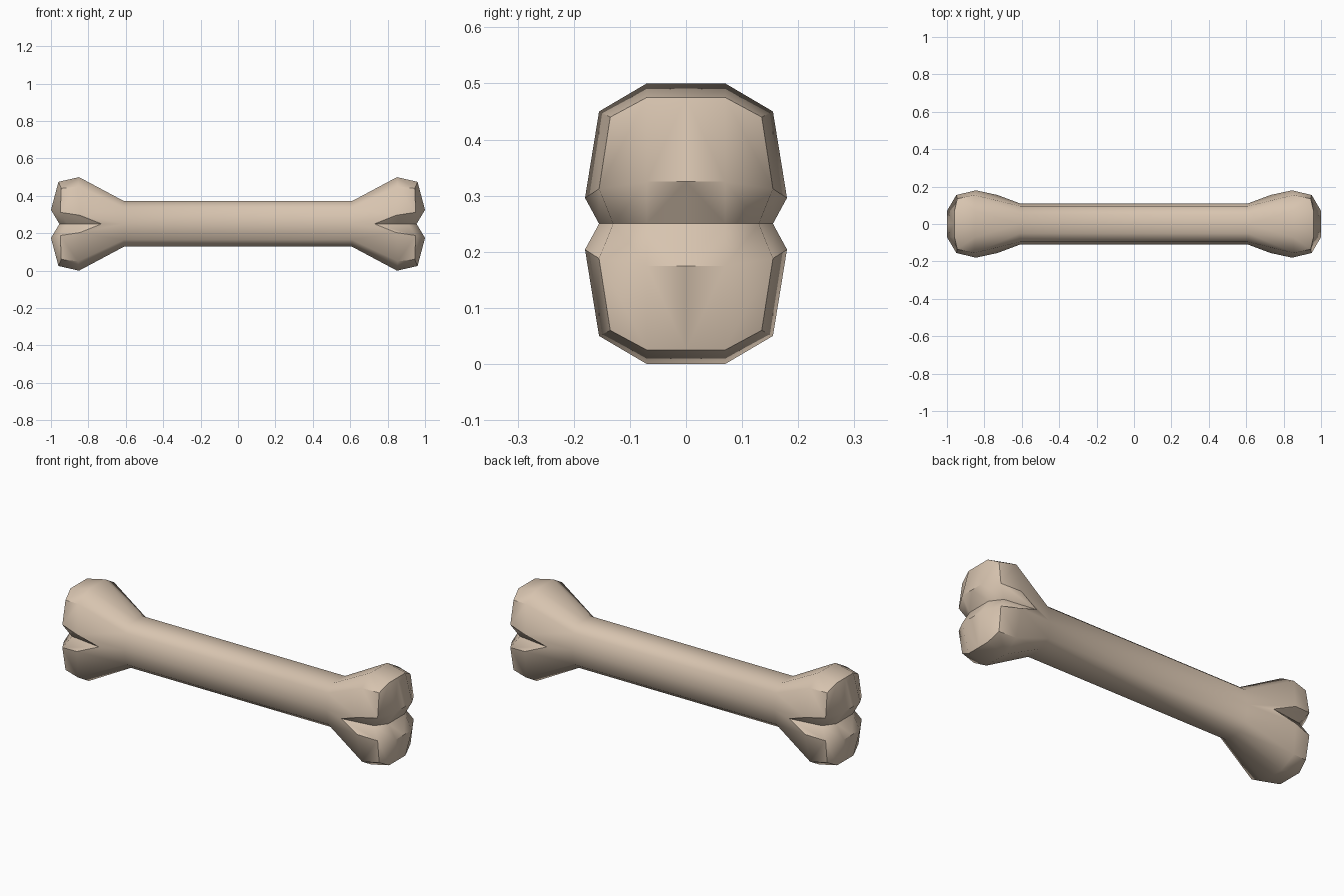
import bpy, bmesh, math

if "Cube" in bpy.data.objects:
    bpy.data.objects.remove(bpy.data.objects["Cube"])

# One eighth of the bone (x, y, z >= 0 about its centre), mirrored three ways
shaft = [(0, .122), (.05, .122), (.096, .085), (.11, 0)]
rows = [
    [(0, y, z) for y, z in shaft],                                          # shaft middle
    [(.61, y, z) for y, z in shaft],                                        # shaft end
    [(.85, 0, .25), (.85, .07, .25), (.855, .155, .2), (.845, .18, .046)],  # widest knob ring
    [(.96, 0, .225), (.96, .07, .225), (.945, .135, .19), (.95, .155, .062)],  # knob end ring
]
lip = [(1, 0, .075), (1, .07, .075)]                                        # knob tip
groove = [(.955, 0, 0), (.955, .07, 0), (.91, .13, 0), (.73, .155, 0)]      # notch floor

bm = bmesh.new()
R = [[bm.verts.new(p) for p in row] for row in rows]
L = [bm.verts.new(p) for p in lip]
G = [bm.verts.new(p) for p in groove]

# Shaft and knob skin
for a, b in zip(R, R[1:]):
    for i in range(3):
        bm.faces.new((a[i], b[i], b[i + 1], a[i + 1]))
S, M, E = R[1:]
# Knob cap, notch walls and the web between the two knobs
for f in [(E[0], L[0], L[1], E[1]), (E[1], L[1], E[3], E[2]),
          (L[0], G[0], G[1], L[1]), (L[1], G[1], G[2], E[3]),
          (E[3], G[2], G[3], M[3]), (M[3], G[3], S[3])]:
    bm.faces.new(f)

# Mirror across all three planes
for axis in 'XYZ':
    bmesh.ops.mirror(bm, geom=bm.verts[:] + bm.edges[:] + bm.faces[:],
                     axis=axis, merge_dist=.0005)
bmesh.ops.remove_doubles(bm, verts=bm.verts, dist=.0005)
bmesh.ops.recalc_face_normals(bm, faces=bm.faces)
bmesh.ops.translate(bm, verts=bm.verts, vec=(0, 0, .25))

mesh = bpy.data.meshes.new("bone")
bm.to_mesh(mesh)
bm.free()
bone = bpy.data.objects.new("bone", mesh)
bpy.context.collection.objects.link(bone)

mat = bpy.data.materials.new("bone tan")
mat.diffuse_color = (.68, .55, .43, 1)
mat.use_nodes = True
mat.node_tree.nodes["Principled BSDF"].inputs["Base Color"].default_value = mat.diffuse_color
mesh.materials.append(mat)

bpy.context.view_layer.objects.active = bone
bone.select_set(True)
bpy.ops.object.shade_smooth_by_angle(angle=math.radians(45))
